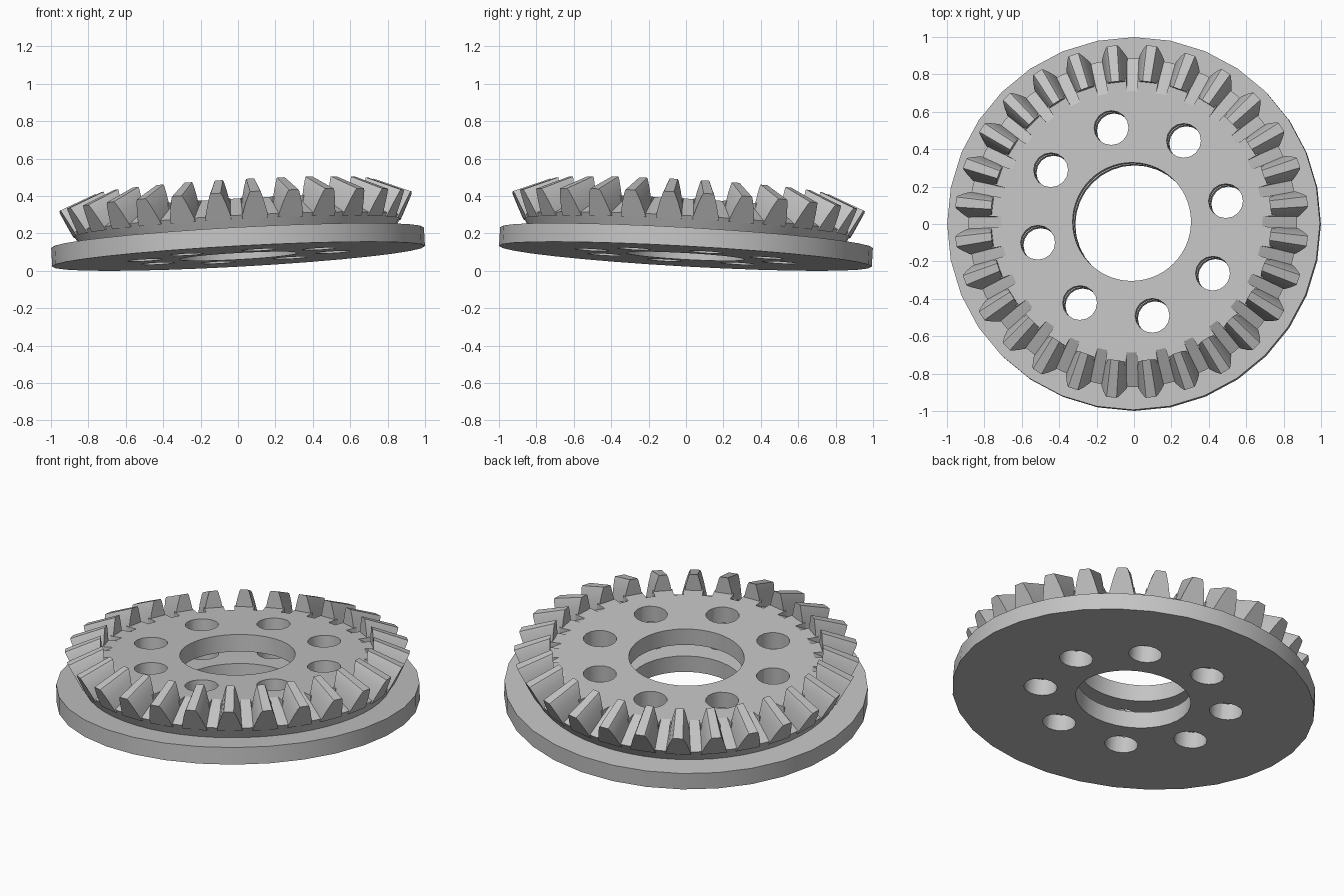
import bpy, bmesh, math
from mathutils import Matrix, Vector

if "Cube" in bpy.data.objects:
    bpy.data.objects.remove(bpy.data.objects["Cube"])

TEETH = 28
BORE = 0.317
TILT = Vector((0, 0, 1)).rotation_difference(Vector((-0.055, 0.056, 1))).to_matrix().to_4x4()
PLACE = Matrix.Translation((0.003, -0.003, 0.078)) @ TILT

steel = bpy.data.materials.new("grey steel")
steel.use_nodes = True
GREY = (0.55, 0.55, 0.55, 1)
steel.diffuse_color = GREY
steel.node_tree.nodes["Principled BSDF"].inputs["Base Color"].default_value = GREY


def make_object(name, bm):
    bmesh.ops.recalc_face_normals(bm, faces=bm.faces)
    mesh = bpy.data.meshes.new(name)
    bm.to_mesh(mesh)
    bm.free()
    mesh.materials.append(steel)
    obj = bpy.data.objects.new(name, mesh)
    bpy.context.collection.objects.link(obj)
    obj.matrix_world = PLACE
    return obj


def lathe(name, profile, sides, start=0.0):
    """Turn a closed (radius, height) profile around the axis."""
    bm = bmesh.new()
    rings = []
    for i in range(sides):
        a = start + math.tau * i / sides
        rings.append([bm.verts.new((r * math.cos(a), r * math.sin(a), z)) for r, z in profile])
    for i, ring in enumerate(rings):
        after = rings[(i + 1) % sides]
        for j in range(len(profile)):
            k = (j + 1) % len(profile)
            bm.faces.new((ring[j], after[j], after[k], ring[k]))
    return make_object(name, bm)


def loft(bm, first, second, turn):
    """Join two matching outlines into a capped solid."""
    a, b = [[bm.verts.new(turn @ Vector(p)) for p in s] for s in (first, second)]
    bm.faces.new(a)
    bm.faces.new(b[::-1])
    for i in range(len(a)):
        j = (i + 1) % len(a)
        bm.faces.new((a[i], a[j], b[j], b[i]))


def section(low, high, widths):
    """Symmetric outline of (height fraction, half width) steps from low to high."""
    def point(u, w):
        r, z = Vector(low).lerp(Vector(high), u)
        return (r, w, z)
    return [point(u, w) for u, w in widths] + [point(u, -w) for u, w in reversed(widths)]


def finish(obj):
    bpy.ops.object.select_all(action="DESELECT")
    obj.select_set(True)
    bpy.context.view_layer.objects.active = obj
    bpy.ops.object.shade_smooth_by_angle(angle=math.radians(25))


# Backing disc and hollow gear body
base_plate = lathe("base_plate", [(BORE, 0), (0.998, 0), (0.998, 0.1), (BORE, 0.1)], 32)
gear_body = lathe("gear_body", [
    (BORE, 0.17), (BORE, 0.27), (0.70, 0.27), (0.88, 0.17),
    (0.84, 0.095), (0.72, 0.095), (0.72, 0.17)], 2 * TEETH, math.pi / 4)

# Bolt holes through both discs
bm = bmesh.new()
for i in range(8):
    a = math.radians(12.4 + 45 * i)
    spot = Matrix.Translation((0.515 * math.cos(a), 0.515 * math.sin(a), 0.13))
    bmesh.ops.create_cone(bm, cap_ends=True, segments=16, radius1=0.092,
                          radius2=0.092, depth=0.6, matrix=spot)
hole_cutter = make_object("hole_cutter", bm)
hole_cutter.hide_render = True
for part in (base_plate, gear_body):
    cut = part.modifiers.new("bolt_holes", "BOOLEAN")
    cut.object = hole_cutter
    cut.solver = "EXACT"
    bpy.context.view_layer.objects.active = part
    bpy.ops.object.modifier_apply(modifier=cut.name)
bpy.data.objects.remove(hole_cutter)

# Tapered teeth, each with a flat land where it meets the top face
OUTLINE = [(0, 0.07), (0.15, 0.068), (0.6, 0.05), (0.92, 0.034), (1, 0.027)]
outer = section((0.874, 0.15), (0.947, 0.29), OUTLINE)
inner = section((0.75, 0.22), (0.75, 0.37), [(u, w * 0.8) for u, w in OUTLINE])
land_out = section((0.765, 0.2), (0.765, 0.27), [(0, 0.057), (1, 0.055)])
land_in = section((0.69, 0.2), (0.69, 0.27), [(0, 0.054), (1, 0.052)])
bm = bmesh.new()
for i in range(TEETH):
    turn = Matrix.Rotation(math.pi / 4 + math.tau * i / TEETH, 3, "Z")
    loft(bm, outer, inner, turn)
    loft(bm, land_out, land_in, turn)
gear_teeth = make_object("gear_teeth", bm)

for part in (base_plate, gear_body, gear_teeth):
    finish(part)
